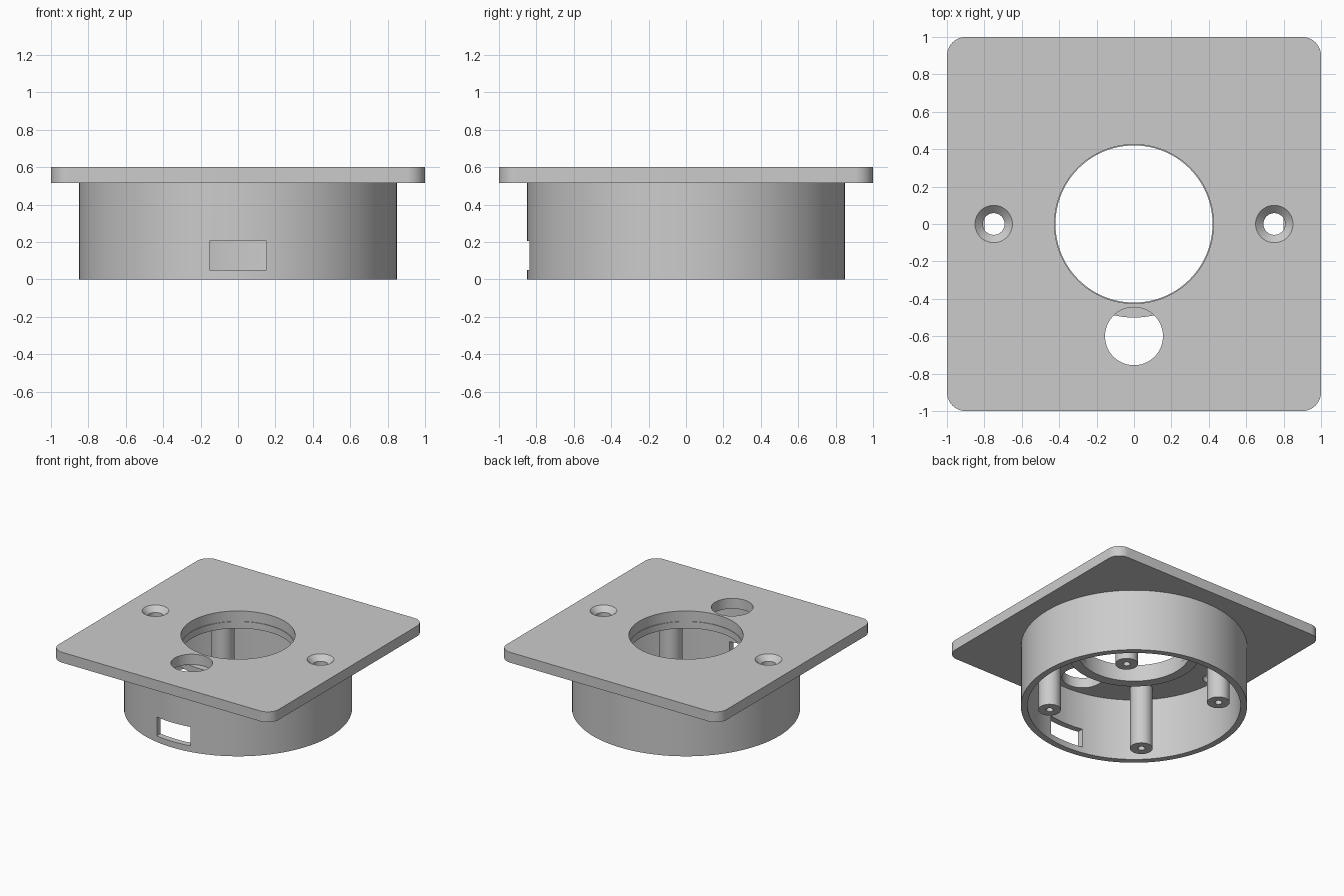
import bpy
import bmesh
import math

if "Cube" in bpy.data.objects:
    bpy.data.objects.remove(bpy.data.objects["Cube"], do_unlink=True)

TOP, UNDER = 0.6, 0.515      # plate faces
GREY = (0.6, 0.6, 0.6, 1)

grey = bpy.data.materials.new("light grey plastic")
grey.use_nodes = True
grey.diffuse_color = GREY
grey.node_tree.nodes["Principled BSDF"].inputs["Base Color"].default_value = GREY


def finish(name, bm, location=(0, 0, 0)):
    bmesh.ops.remove_doubles(bm, verts=bm.verts, dist=1e-5)
    bmesh.ops.recalc_face_normals(bm, faces=bm.faces)
    mesh = bpy.data.meshes.new(name)
    bm.to_mesh(mesh)
    bm.free()
    mesh.materials.append(grey)
    obj = bpy.data.objects.new(name, mesh)
    obj.location = location
    bpy.context.collection.objects.link(obj)
    return obj


def lathe(name, profile, segments, location=(0, 0, 0)):
    """Spin a closed (radius, z) outline around z."""
    bm = bmesh.new()
    rings = []
    for i in range(segments):
        a = 2 * math.pi * i / segments
        rings.append([bm.verts.new((r * math.cos(a), r * math.sin(a), z)) for r, z in profile])
    n = len(profile)
    for i in range(segments):
        a, b = rings[i], rings[(i + 1) % segments]
        for j in range(n):
            k = (j + 1) % n
            if profile[j][0] == 0 and profile[k][0] == 0:
                continue
            bm.faces.new((a[j], b[j], b[k], a[k]))
    # Collapse quads that touch the axis
    bmesh.ops.dissolve_degenerate(bm, dist=1e-6, edges=bm.edges)
    return finish(name, bm, location)


def box(name, low, high, corner=0):
    bm = bmesh.new()
    bmesh.ops.create_cube(bm, size=1)
    for v in bm.verts:
        v.co = [(l + h) / 2 + c * (h - l) for c, l, h in zip(v.co, low, high)]
    if corner:
        upright = [e for e in bm.edges if abs(e.verts[0].co.z - e.verts[1].co.z) > 0.01]
        bmesh.ops.bevel(bm, geom=upright, offset=corner, segments=10, profile=0.5, affect='EDGES')
    return finish(name, bm)


def tube(name, inner, outer, low, high, segments):
    return lathe(name, [(inner, low), (outer, low), (outer, high), (inner, high)], segments)


def rod(name, radius, low, high, segments, location=(0, 0, 0)):
    return lathe(name, [(0, low), (radius, low), (radius, high), (0, high)], segments, location)


def cut(target, cutter):
    cutter.hide_render = True
    mod = target.modifiers.new("cut", 'BOOLEAN')
    mod.operation = 'DIFFERENCE'
    mod.solver = 'EXACT'
    mod.object = cutter
    bpy.context.view_layer.objects.active = target
    bpy.ops.object.modifier_apply(modifier=mod.name)
    bpy.data.objects.remove(cutter, do_unlink=True)


# Square cover plate with its openings
plate = box("cover_plate", (-1, -1, UNDER), (1, 1, TOP), 0.1)
cut(plate, rod("centre_cutter", 0.425, 0.4, 0.7, 96))
cut(plate, rod("cable_cutter", 0.155, 0.4, 0.7, 64, (0, -0.6, 0)))
countersink = [(0, 0.4), (0.058, 0.4), (0.058, 0.558), (0.12, 0.62), (0, 0.62)]
for side in (-1, 1):
    cut(plate, lathe("screw_cutter", countersink, 48, (side * 0.75, 0, 0)))

# Round housing wall with a front slot
wall = tube("housing_wall", 0.80, 0.85, 0, UNDER, 96)
cut(wall, box("slot_cutter", (-0.153, -1, 0.05), (0.153, -0.6, 0.205)))

# Collar beneath the centre opening
collar = tube("centre_collar", 0.42, 0.5, 0.46, UNDER, 96)

# Four hollow-ended screw posts
post = [(0.027, 0), (0.085, 0), (0.085, UNDER), (0, UNDER), (0, 0.35), (0.027, 0.35)]
for x, x_name in ((-0.45, "right"), (0.45, "left")):
    for y, y_name in ((-0.45, "front"), (0.45, "back")):
        lathe(f"{y_name}_{x_name}_post", post, 40, (x, y, 0))

# Smooth round walls, crisp rims
bpy.ops.object.select_all(action='DESELECT')
for obj in bpy.context.collection.objects:
    if obj.type == 'MESH' and grey.name in obj.data.materials:
        obj.select_set(True)
        bpy.context.view_layer.objects.active = obj
bpy.ops.object.shade_smooth_by_angle(angle=math.radians(30))
